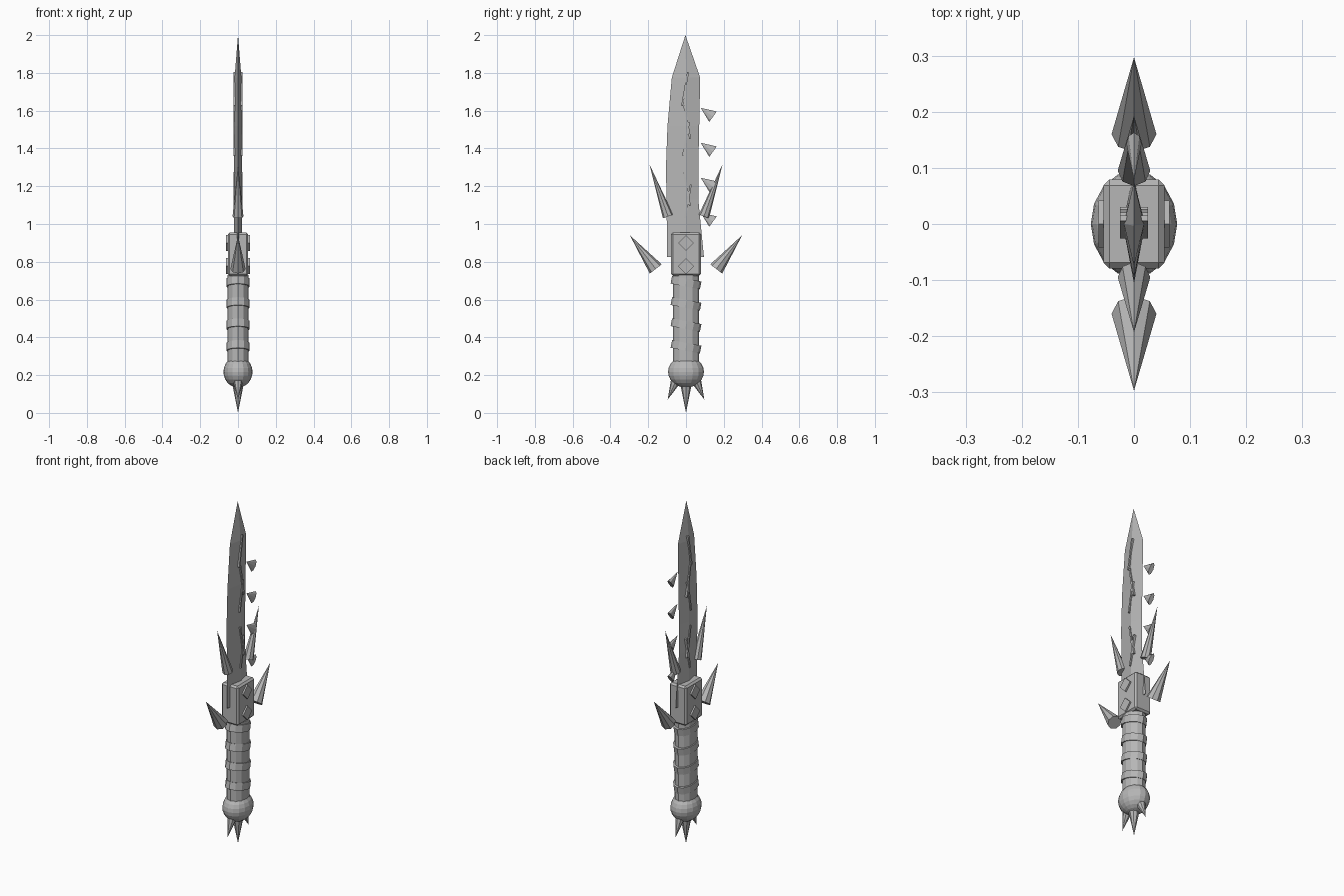
import bpy, bmesh, math
from mathutils import Vector, Matrix

if "Cube" in bpy.data.objects:
    bpy.data.objects.remove(bpy.data.objects["Cube"])

grey = bpy.data.materials.new("plain grey")
grey.diffuse_color = (0.47, 0.47, 0.47, 1)
grey.use_nodes = True
grey.node_tree.nodes["Principled BSDF"].inputs["Base Color"].default_value = grey.diffuse_color


def finish(name, bm):
    bmesh.ops.recalc_face_normals(bm, faces=bm.faces)
    me = bpy.data.meshes.new(name)
    bm.to_mesh(me)
    bm.free()
    me.materials.append(grey)
    ob = bpy.data.objects.new(name, me)
    bpy.context.collection.objects.link(ob)
    return ob


def spike(name, base, tip, radius, flat=1.0, sides=8):
    """Cone from base (y, z) to tip (y, z), optionally flattened in x."""
    b, t = Vector((0, *base)), Vector((0, *tip))
    d = t - b
    bm = bmesh.new()
    bmesh.ops.create_cone(bm, cap_ends=True, segments=sides, radius1=radius, radius2=0,
                          depth=d.length)
    m = (Matrix.Translation((b + t) / 2) @ Matrix.Diagonal((flat, 1, 1, 1))
         @ Matrix.Rotation(math.atan2(-d.y, d.z), 4, 'X'))
    bm.transform(m)
    return finish(name, bm)


def box(name, size, loc, tilt=0.0, bevel=0.0):
    bm = bmesh.new()
    bmesh.ops.create_cube(bm, size=1)
    bm.transform(Matrix.Diagonal((*size, 1)))
    if bevel:
        bmesh.ops.bevel(bm, geom=bm.edges[:], offset=bevel, segments=1, affect='EDGES')
    bm.transform(Matrix.Translation(loc) @ Matrix.Rotation(tilt, 4, 'X'))
    return finish(name, bm)


def tube(name, rx, ry, height, z, tilt=0.0, sides=12):
    bm = bmesh.new()
    bmesh.ops.create_cone(bm, cap_ends=True, segments=sides, radius1=1, radius2=1, depth=height)
    bm.transform(Matrix.Translation((0, 0, z)) @ Matrix.Rotation(tilt, 4, 'X')
                 @ Matrix.Diagonal((rx, ry, 1, 1)))
    return finish(name, bm)


# blade: diamond sections (z, back y, front y, half thickness) closing to a point
sections = [(0.825, -0.10, 0.095, 0.02), (1.13, -0.103, 0.065, 0.02),
            (1.30, -0.106, 0.065, 0.02), (1.52, -0.098, 0.07, 0.02),
            (1.775, -0.075, 0.075, 0.018)]
bm = bmesh.new()
rings = [[bm.verts.new(p) for p in ((0, a, z), (t, 0, z), (0, b, z), (-t, 0, z))]
         for z, a, b, t in sections]
tip = bm.verts.new((0, -0.003, 2.0))
bm.faces.new(rings[0])
for lo, hi in zip(rings, rings[1:]):
    for i in range(4):
        j = (i + 1) % 4
        bm.faces.new((lo[i], lo[j], hi[j], hi[i]))
for i in range(4):
    bm.faces.new((rings[-1][i], rings[-1][(i + 1) % 4], tip))
finish("blade", bm)

# zigzag cracks running through the blade
for i, (y, z, s) in enumerate([(-0.005, 1.715, -1), (0.006, 1.54, 1), (0.0, 1.45, -1),
                               (0.005, 1.185, 1), (0.01, 1.12, -1)]):
    box(f"blade_crack_{i}", (0.05, 0.010, 0.18), (0, y, z), s * math.radians(10))

# hooked teeth beside the cutting edge
for i in range(4):
    z = 1.615 - 0.185 * i
    spike(f"blade_tooth_{i}", (0.143, z - 0.047), (0.078, z), 0.034, 0.4)

# guard block with diamond plates
box("guard", (0.108, 0.158, 0.23), (0, 0, 0.84), bevel=0.01)
for i, z in enumerate((0.90, 0.777)):
    box(f"guard_diamond_{i}", (0.126, 0.059, 0.059), (0, 0, z), math.pi / 4)

# horns and pommel side spikes, mirrored in y
for side, s in (("front", -1), ("back", 1)):
    spike(f"lower_horn_{side}", (s * 0.16, 0.762), (s * 0.297, 0.94), 0.04)
    spike(f"upper_horn_{side}", (s * 0.095, 1.04), (s * 0.193, 1.315), 0.029)
    spike(f"pommel_spike_{side}", (s * 0.052, 0.175), (s * 0.097, 0.07), 0.028)

# grip with tilted wraps
tube("grip", 0.056, 0.07, 0.46, 0.50)
for i, z in enumerate((0.35, 0.465, 0.577, 0.69)):
    tube(f"grip_wrap_{i}", 0.062, 0.079, 0.042, z, math.radians(-11))

# pommel
bm = bmesh.new()
bmesh.ops.create_uvsphere(bm, u_segments=16, v_segments=12, radius=1)
bm.transform(Matrix.Translation((0, 0, 0.217)) @ Matrix.Diagonal((0.077, 0.095, 0.083, 1)))
finish("pommel", bm)
spike("pommel_spike_centre", (0, 0.16), (0, 0.0), 0.032)
